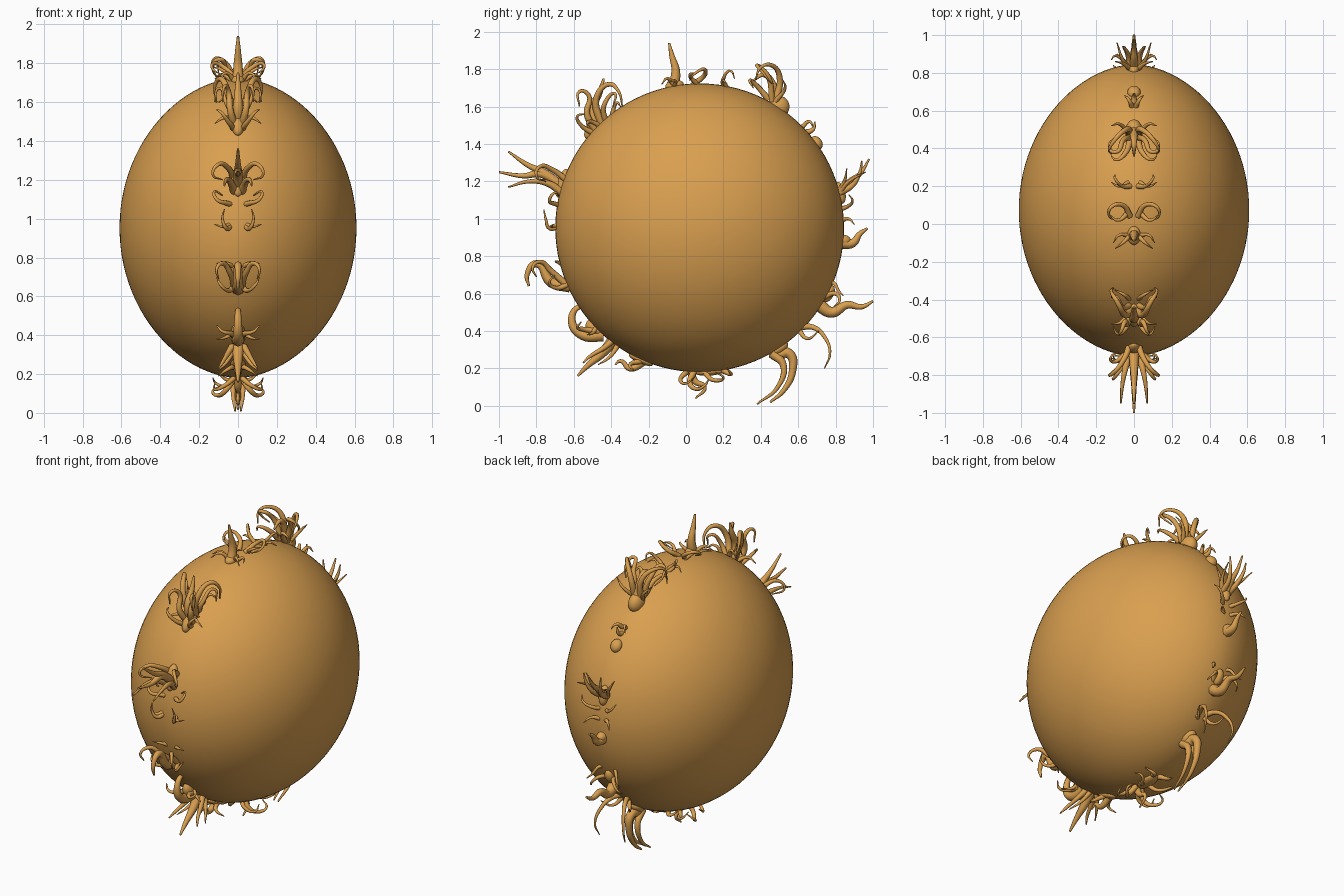
import bpy, math
from mathutils import Vector

mat = bpy.data.materials.new("amber")
mat.diffuse_color = (0.70, 0.35, 0.08, 1)
CY, CZ, R, HALF = 0.073, 0.952, 0.772, 0.61


# Body: lens-like round shell with a soft ridge around the x = 0 rim
def build_body():
    rings, seg = 48, 96
    verts, faces = [(-HALF, CY, CZ)], []
    for i in range(1, rings):
        x = -HALF * math.cos(math.pi * i / rings)
        r = R * math.sqrt(max(0, 1 - abs(x / HALF) ** 1.82))
        for j in range(seg):
            a = 2 * math.pi * j / seg
            verts.append((x, CY + r * math.cos(a), CZ + r * math.sin(a)))
    verts.append((HALF, CY, CZ))
    last = len(verts) - 1
    for j in range(seg):
        k = (j + 1) % seg
        faces.append((0, 1 + k, 1 + j))
        b = 1 + (rings - 2) * seg
        faces.append((last, b + j, b + k))
        for i in range(rings - 2):
            p = 1 + i * seg
            faces.append((p + j, p + k, p + seg + k, p + seg + j))
    me = bpy.data.meshes.new("round_body")
    me.from_pydata(verts, [], faces)
    me.shade_smooth()
    me.materials.append(mat)
    bpy.context.collection.objects.link(bpy.data.objects.new("round_body", me))


# Tendrils: tapered tubes, mirrored across x when off-centre
def tendrils(name, *paths):
    cu = bpy.data.curves.new(name, 'CURVE')
    cu.dimensions = '3D'
    cu.bevel_depth = 1.0
    cu.bevel_resolution = 2
    cu.resolution_u = 6
    cu.use_fill_caps = True
    for r, *pts in paths:
        sides = (1, -1) if any(p[0] for p in pts) else (1,)
        for s in sides:
            sp = cu.splines.new('BEZIER')
            sp.bezier_points.add(len(pts) - 1)
            n = len(pts) - 1
            for i, (bp, p) in enumerate(zip(sp.bezier_points, pts)):
                bp.co = (s * p[0], p[1], p[2])
                bp.handle_left_type = bp.handle_right_type = 'AUTO'
                bp.radius = r * (1 - 0.82 * i / n)
    cu.materials.append(mat)
    ob = bpy.data.objects.new(name, cu)
    bpy.context.collection.objects.link(ob)
    bpy.ops.object.select_all(action='DESELECT')
    bpy.context.view_layer.objects.active = ob
    ob.select_set(True)
    bpy.ops.object.convert(target='MESH')
    bpy.context.object.data.shade_smooth()


# Swollen roots on the rim, at an angle in the y-z plane
def bulb(deg, wide, along, high):
    a = math.radians(deg)
    bpy.ops.mesh.primitive_uv_sphere_add(segments=20, ring_count=12, radius=1,
        location=(0, CY + R * math.cos(a), CZ + R * math.sin(a)), rotation=(a, 0, 0))
    ob = bpy.context.object
    ob.name = "rim_bulb"
    ob.scale = (wide, high, along)
    ob.data.shade_smooth()
    ob.data.materials.append(mat)


build_body()
for b in ((100, .035, .05, .03), (57, .045, .06, .06), (36, .035, .04, .03), (14, .03, .06, .03),
          (-5, .03, .03, .04), (-27, .03, .05, .03), (-57, .04, .06, .03), (-86, .04, .08, .02),
          (-114, .04, .07, .02), (-136, .035, .06, .05), (-157, .03, .04, .04),
          (162, .035, .08, .03), (136, .035, .08, .04)):
    bulb(*b)

tendrils("crown_tendrils",
    (.032, (0, -.07, 1.69), (0, -.055, 1.79), (0, -.075, 1.87), (0, -.09, 1.94)),
    (.014, (.02, -.06, 1.71), (.06, -.1, 1.75), (.1, -.13, 1.72)),
    (.012, (.03, -.06, 1.71), (.08, -.06, 1.74), (.11, -.1, 1.73)),
    (.016, (.02, .04, 1.72), (.06, .1, 1.77), (.12, .09, 1.80), (.13, .04, 1.77), (.08, .02, 1.74)),
    (.014, (.03, .06, 1.72), (.09, .02, 1.77), (.13, .05, 1.78)),
    (.014, (.02, .2, 1.71), (.06, .2, 1.75), (.1, .24, 1.79), (.1, .26, 1.75)),
    (.012, (.03, .22, 1.70), (.08, .2, 1.74), (.12, .22, 1.72)))

tendrils("upper_back_tendrils",
    (.03, (0, .5, 1.6), (0, .47, 1.7), (0, .42, 1.77), (0, .36, 1.74)),
    (.02, (.02, .48, 1.62), (.04, .5, 1.76), (.09, .46, 1.82), (.13, .4, 1.81), (.12, .37, 1.74)),
    (.018, (.02, .46, 1.63), (.06, .44, 1.76), (.1, .38, 1.82), (.13, .42, 1.77), (.1, .46, 1.72)),
    (.018, (.02, .44, 1.64), (.05, .37, 1.72), (.09, .34, 1.74), (.12, .36, 1.70)),
    (.014, (.03, .48, 1.63), (.08, .53, 1.70), (.12, .52, 1.74)),
    (.014, (.01, .62, 1.49), (.03, .66, 1.52), (.05, .68, 1.49)),
    (.018, (0, .64, 1.46), (0, .68, 1.48), (0, .69, 1.52)))

tendrils("back_tendrils",
    (.026, (0, .81, 1.12), (0, .88, 1.2), (0, .93, 1.24), (0, .98, 1.32)),
    (.02, (.02, .82, 1.14), (.03, .89, 1.18), (.05, .93, 1.25), (.06, .94, 1.31)),
    (.016, (.02, .82, 1.14), (.06, .87, 1.2), (.09, .96, 1.25)),
    (.014, (.02, .82, 1.15), (.06, .85, 1.21), (.1, .86, 1.27)),
    (.014, (.02, .82, 1.05), (.06, .87, 1.07), (.1, .89, 1.1), (.12, .87, 1.13)),
    (.014, (.02, .83, .99), (.06, .87, 1.0), (.09, .9, .97)),
    (.032, (0, .83, .87), (0, .89, .87), (0, .93, .92), (0, .97, .95)))

tendrils("lower_back_tendrils",
    (.036, (0, .71, .54), (0, .78, .5), (0, .86, .54), (0, .94, .53), (0, 1.0, .56)),
    (.016, (.02, .73, .58), (.05, .8, .6), (.09, .82, .56), (.11, .79, .53)),
    (.015, (.02, .74, .6), (.05, .78, .66), (.09, .82, .61), (.11, .84, .59)),
    (.018, (.02, .6, .42), (.05, .68, .42), (.08, .74, .37), (.1, .77, .28), (.09, .74, .2)),
    (.015, (.02, .6, .41), (.06, .65, .36), (.1, .71, .4)),
    (.034, (0, .48, .27), (0, .55, .28), (0, .57, .19), (0, .52, .08), (0, .45, .02)),
    (.026, (.015, .46, .28), (.025, .52, .22), (.025, .49, .1), (.015, .38, .01)))

tendrils("bottom_tendrils",
    (.024, (0, .02, .2), (0, .05, .13), (0, .1, .1), (0, .05, .04)),
    (.018, (.02, .04, .18), (.06, .02, .12), (.1, .06, .09), (.13, .1, .11), (.09, .12, .14)),
    (.016, (.02, .1, .18), (.06, .14, .14), (.11, .2, .15), (.13, .16, .18)),
    (.015, (.02, .0, .18), (.07, -.03, .14), (.12, .0, .12), (.12, .04, .15)),
    (.018, (.02, .2, .19), (.05, .24, .17), (.1, .22, .2)),
    (.022, (0, -.22, .24), (0, -.3, .2), (0, -.35, .24), (0, -.38, .22)),
    (.016, (.02, -.24, .24), (.06, -.3, .22), (.1, -.28, .19)))

tendrils("lower_front_tendrils",
    (.034, (0, -.38, .36), (0, -.45, .28), (0, -.52, .22), (0, -.58, .16)),
    (.02, (.02, -.38, .36), (.05, -.44, .31), (.08, -.52, .26), (.1, -.55, .23)),
    (.016, (.02, -.36, .33), (.06, -.41, .26), (.1, -.47, .22)),
    (.036, (0, -.44, .38), (0, -.55, .38), (0, -.61, .45), (0, -.57, .53), (0, -.5, .5)),
    (.018, (.02, -.47, .4), (.04, -.55, .41), (.08, -.58, .42), (.11, -.56, .45)),
    (.015, (.02, -.48, .42), (.06, -.5, .39), (.11, -.53, .38)))

tendrils("front_tendrils",
    (.034, (0, -.62, .64), (0, -.72, .66), (0, -.8, .76), (0, -.85, .7), (0, -.84, .64)),
    (.02, (.015, -.63, .64), (.04, -.72, .72), (.08, -.78, .77), (.11, -.82, .74), (.1, -.8, .69)),
    (.016, (.02, -.63, .65), (.05, -.69, .63), (.09, -.73, .66), (.11, -.7, .7)),
    (.014, (.02, -.65, .75), (.06, -.69, .77), (.11, -.7, .77)),
    (.015, (.04, -.68, .96), (.06, -.73, .95), (.08, -.75, 1.0), (.07, -.76, 1.05)),
    (.013, (.04, -.68, .97), (.08, -.72, .96), (.12, -.71, .97)),
    (.016, (.02, -.65, 1.07), (.06, -.7, 1.08), (.11, -.73, 1.1), (.12, -.7, 1.14), (.08, -.68, 1.12)),
    (.03, (0, -.64, 1.15), (0, -.75, 1.24), (0, -.85, 1.29), (0, -.95, 1.36)),
    (.03, (0, -.65, 1.16), (0, -.77, 1.24), (0, -.87, 1.23), (0, -1.0, 1.25)),
    (.024, (.015, -.65, 1.13), (.04, -.74, 1.19), (.06, -.84, 1.2), (.07, -.95, 1.17)),
    (.018, (.02, -.63, 1.2), (.05, -.71, 1.26), (.1, -.78, 1.28), (.13, -.8, 1.23), (.08, -.75, 1.2)))

tendrils("upper_front_tendrils",
    (.034, (0, -.46, 1.48), (0, -.5, 1.58), (0, -.46, 1.68), (0, -.44, 1.75)),
    (.022, (.015, -.48, 1.47), (.04, -.53, 1.56), (.05, -.52, 1.66), (.07, -.57, 1.68), (.08, -.57, 1.6)),
    (.022, (.015, -.45, 1.5), (.05, -.48, 1.64), (.09, -.41, 1.72), (.12, -.36, 1.68), (.11, -.34, 1.6)),
    (.018, (.02, -.43, 1.52), (.06, -.44, 1.6), (.1, -.38, 1.67), (.12, -.39, 1.6)),
    (.016, (.02, -.5, 1.46), (.05, -.56, 1.5), (.09, -.58, 1.55), (.11, -.54, 1.56)),
    (.015, (.02, -.46, 1.5), (.07, -.52, 1.52), (.12, -.53, 1.49)),
    (.014, (.02, -.4, 1.54), (.06, -.37, 1.62), (.1, -.35, 1.6)))
